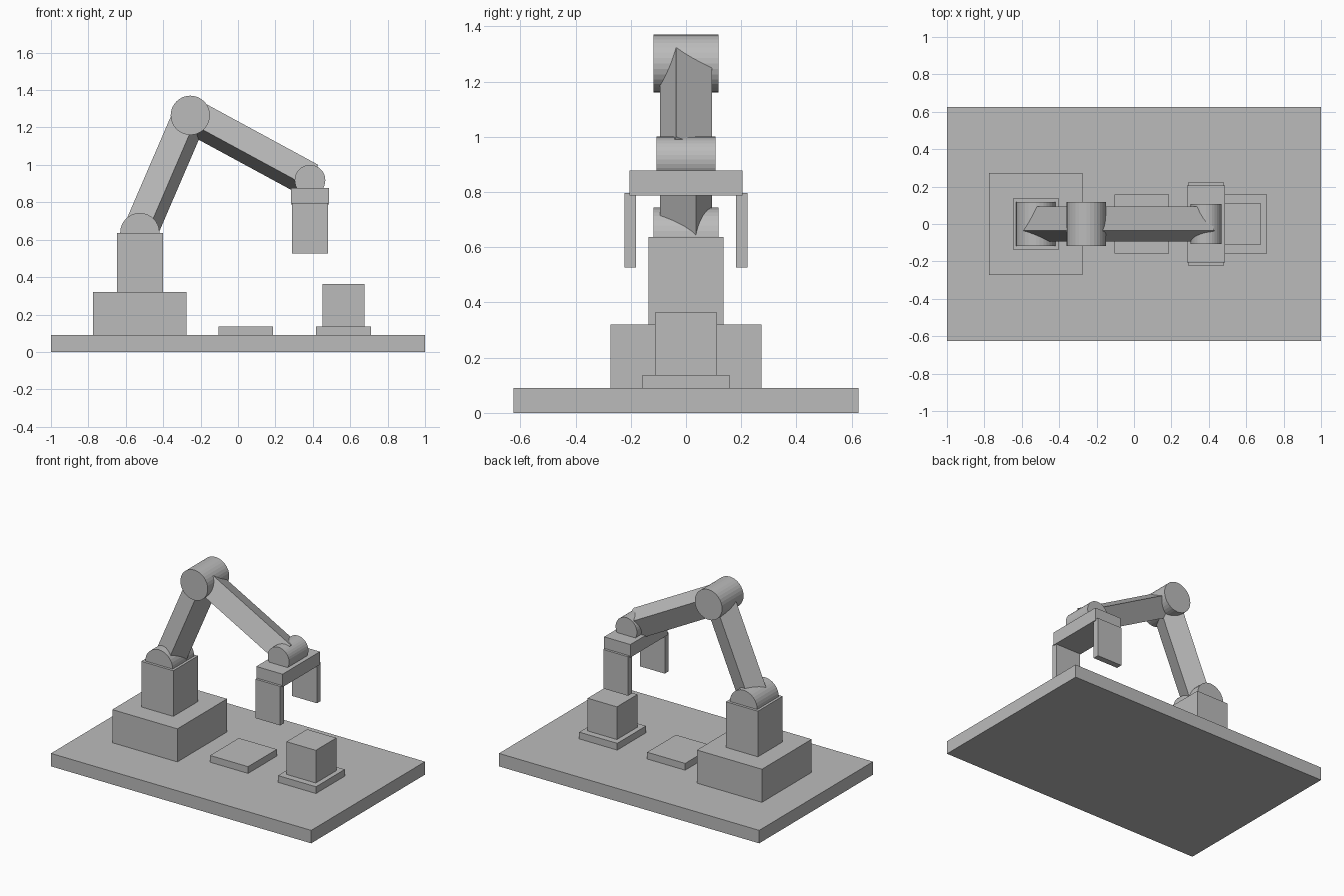
import bpy
import math
from mathutils import Matrix, Vector

default = bpy.data.objects.get("Cube")
if default:
    bpy.data.objects.remove(default, do_unlink=True)

# One flat grey for the whole model
GREY = (0.5, 0.5, 0.5, 1.0)
grey = bpy.data.materials.new("plain grey")
grey.use_nodes = True
grey.diffuse_color = GREY
grey.node_tree.nodes["Principled BSDF"].inputs["Base Color"].default_value = GREY


def finish(name):
    obj = bpy.context.object
    obj.name = name
    obj.data.materials.append(grey)
    return obj


def box(name, x, y, z):
    """Box from its ranges along the three axes."""
    bpy.ops.mesh.primitive_cube_add(size=1)
    obj = finish(name)
    lows, highs = zip(x, y, z)
    size = Vector(highs) - Vector(lows)
    obj.data.transform(Matrix.Diagonal((*size, 1)))
    obj.location = (Vector(lows) + Vector(highs)) / 2
    return obj


def joint(name, centre, radius, width):
    """Hinge drum lying along y."""
    bpy.ops.mesh.primitive_cylinder_add(
        vertices=32, radius=radius, depth=width, location=centre,
        rotation=(math.pi / 2, 0, 0))
    return finish(name)


def arm(name, start, end, radius, roll):
    """Square bar between two joints, rolled about its own axis."""
    along = (end - start).normalized()
    side = Vector((0, 1, 0))
    up = along.cross(side)
    if up.z < 0:
        up = -up
    bpy.ops.mesh.primitive_cylinder_add(
        vertices=4, radius=radius, depth=(end - start).length)
    obj = finish(name)
    # Put the section's corners at known angles before placing the bar
    corner = obj.data.vertices[0].co
    turn = roll - math.atan2(corner.y, corner.x)
    obj.data.transform(Matrix.Rotation(turn, 4, "Z"))
    frame = Matrix((side, up, side.cross(up))).transposed()
    obj.matrix_world = Matrix.Translation((start + end) / 2) @ frame.to_4x4()
    return obj


# Table and robot base
box("base_plate", (-1, 1), (-0.625, 0.625), (0, 0.09))
box("pedestal", (-0.775, -0.275), (-0.273, 0.273), (0.09, 0.32))
box("column", (-0.648, -0.402), (-0.136, 0.136), (0.32, 0.637))

# Joints and arm bars
shoulder = Vector((-0.525, 0, 0.638))
elbow = Vector((-0.255, 0, 1.265))
wrist = Vector((0.385, 0, 0.918))
joint("shoulder_joint", shoulder, 0.105, 0.236)
joint("elbow_joint", elbow, 0.105, 0.236)
joint("wrist_joint", wrist, 0.082, 0.212)
ROLL = math.radians(21)
arm("lower_arm", shoulder, elbow, 0.1, ROLL)
arm("forearm", elbow, wrist, 0.1, ROLL)

# Gripper
box("gripper_bar", (0.284, 0.486), (-0.205, 0.205), (0.787, 0.877))
for name, sign in (("left_finger", 1), ("right_finger", -1)):
    finger = box(name, (0.29, 0.48), (-0.0205, 0.0205), (0.526, 0.797))
    finger.location.y = 0.2015 * sign

# Work pads and the block to pick up
box("empty_pad", (-0.104, 0.188), (-0.158, 0.158), (0.09, 0.137))
box("block_pad", (0.418, 0.71), (-0.158, 0.158), (0.09, 0.137))
box("block", (0.452, 0.677), (-0.113, 0.113), (0.137, 0.364))
